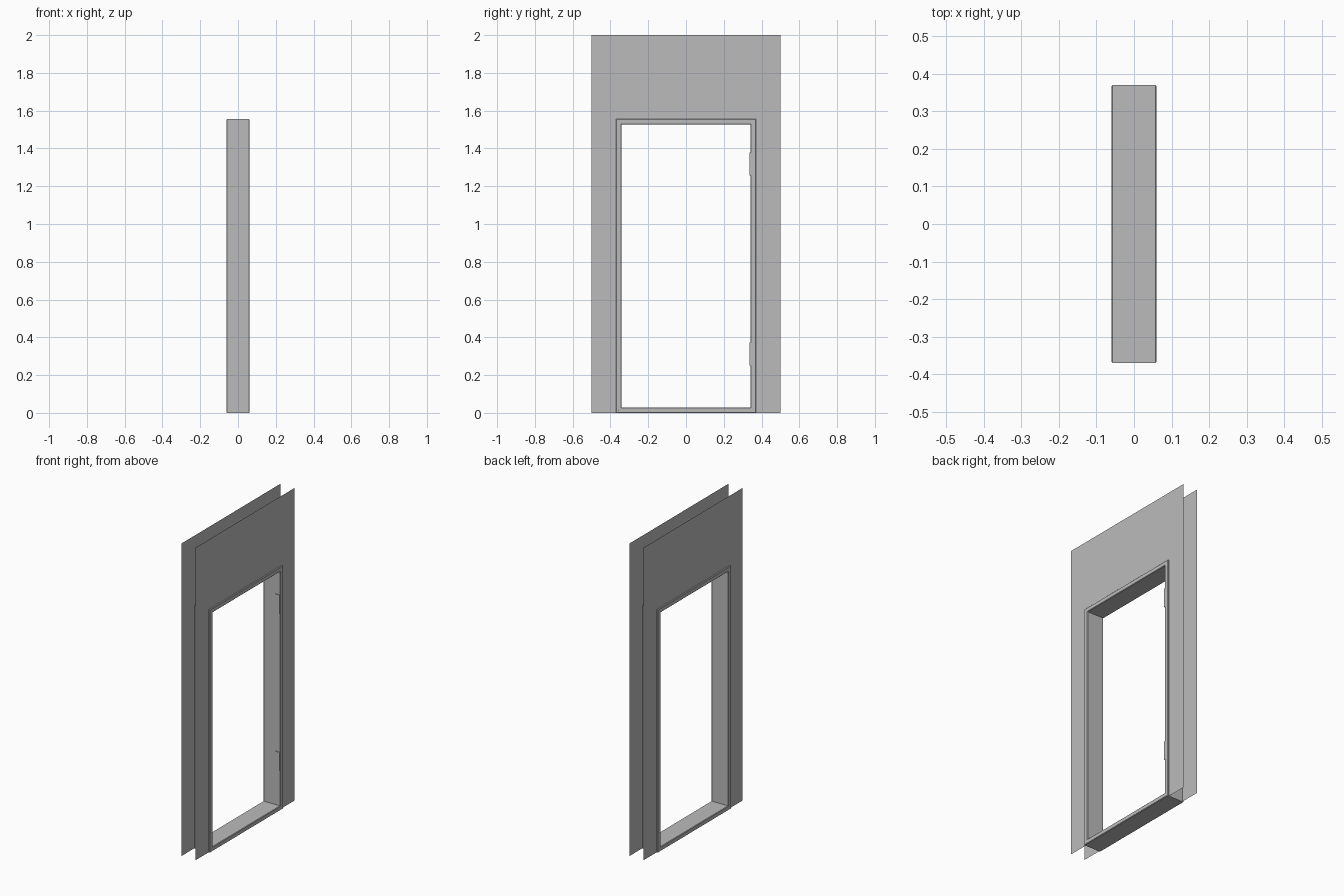
import bpy
import bmesh

if "Cube" in bpy.data.objects:
    bpy.data.objects.remove(bpy.data.objects["Cube"], do_unlink=True)

HALF_W, HEIGHT = 0.37, 1.555      # outside of the door frame
BOARD, DEPTH = 0.028, 0.06        # board thickness, half depth
CHAMFER = 0.003
WALL_X, WALL_W, WALL_H = 0.05, 0.5, 2.0

grey = bpy.data.materials.new("plain_grey")
grey.use_nodes = True
grey.diffuse_color = (0.5, 0.5, 0.5, 1)
grey.node_tree.nodes["Principled BSDF"].inputs["Base Color"].default_value = (0.5, 0.5, 0.5, 1)


def add_object(name, bm):
    bmesh.ops.recalc_face_normals(bm, faces=bm.faces)
    mesh = bpy.data.meshes.new(name)
    bm.to_mesh(mesh)
    bm.free()
    mesh.materials.append(grey)
    obj = bpy.data.objects.new(name, mesh)
    bpy.context.collection.objects.link(obj)
    return obj


def mitred_board(name, start, end, start_in, end_in):
    """Chamfered board between two outer corners; inward steps form the mitres."""
    bm = bmesh.new()
    c, d = CHAMFER, DEPTH
    half = [(0, d - c), (c, d), (BOARD - c, d), (BOARD, d - c)]
    profile = half + [(u, -x) for u, x in reversed(half)]
    rings = []
    for (y, z), (dy, dz) in ((start, start_in), (end, end_in)):
        rings.append([bm.verts.new((x, y + dy * u, z + dz * u)) for u, x in profile])
    n = len(profile)
    for i in range(n):
        j = (i + 1) % n
        bm.faces.new((rings[0][i], rings[0][j], rings[1][j], rings[1][i]))
    for ring in rings:
        bm.faces.new(ring)
    add_object(name, bm)


# Door frame: four boards joined at mitred corners
corners = [(-HALF_W, 0), (HALF_W, 0), (HALF_W, HEIGHT), (-HALF_W, HEIGHT)]
inward = [(1, 1), (-1, 1), (-1, -1), (1, -1)]
for i, name in enumerate(("threshold", "back_jamb", "head_board", "front_jamb")):
    j = (i + 1) % 4
    mitred_board(name, corners[i], corners[j], inward[i], inward[j])

# Thin wall skins around the opening, one on each side
outline = [(-WALL_W, 0), (-WALL_W, WALL_H), (WALL_W, WALL_H), (WALL_W, 0),
           (HALF_W, 0), (HALF_W, HEIGHT), (-HALF_W, HEIGHT), (-HALF_W, 0)]
for name, side in (("left_wall_skin", 1), ("right_wall_skin", -1)):
    bm = bmesh.new()
    verts = [bm.verts.new((side * WALL_X, y, z)) for y, z in outline]
    face = bm.faces.new(verts)
    face.normal_update()
    bmesh.ops.triangulate(bm, faces=[face])
    bmesh.ops.recalc_face_normals(bm, faces=bm.faces)
    wall = add_object(name, bm)
    if wall.data.polygons[0].normal.x * side < 0:
        wall.data.flip_normals()

# Hinge leaves with clipped inner corners, set on the back jamb
for name, low in (("lower_hinge", 0.252), ("upper_hinge", 1.258)):
    x0, x1, high, cut = 0.018, 0.058, low + 0.12, 0.008
    shape = [(x1, low), (x1, high), (x0 + cut, high),
             (x0, high - cut), (x0, low + cut), (x0 + cut, low)]
    bm = bmesh.new()
    face = bm.faces.new([bm.verts.new((x, HALF_W - BOARD + 0.001, z)) for x, z in shape])
    result = bmesh.ops.extrude_face_region(bm, geom=[face], use_keep_orig=True)
    moved = [v for v in result["geom"] if isinstance(v, bmesh.types.BMVert)]
    bmesh.ops.translate(bm, verts=moved, vec=(0, -0.006, 0))
    add_object(name, bm)
